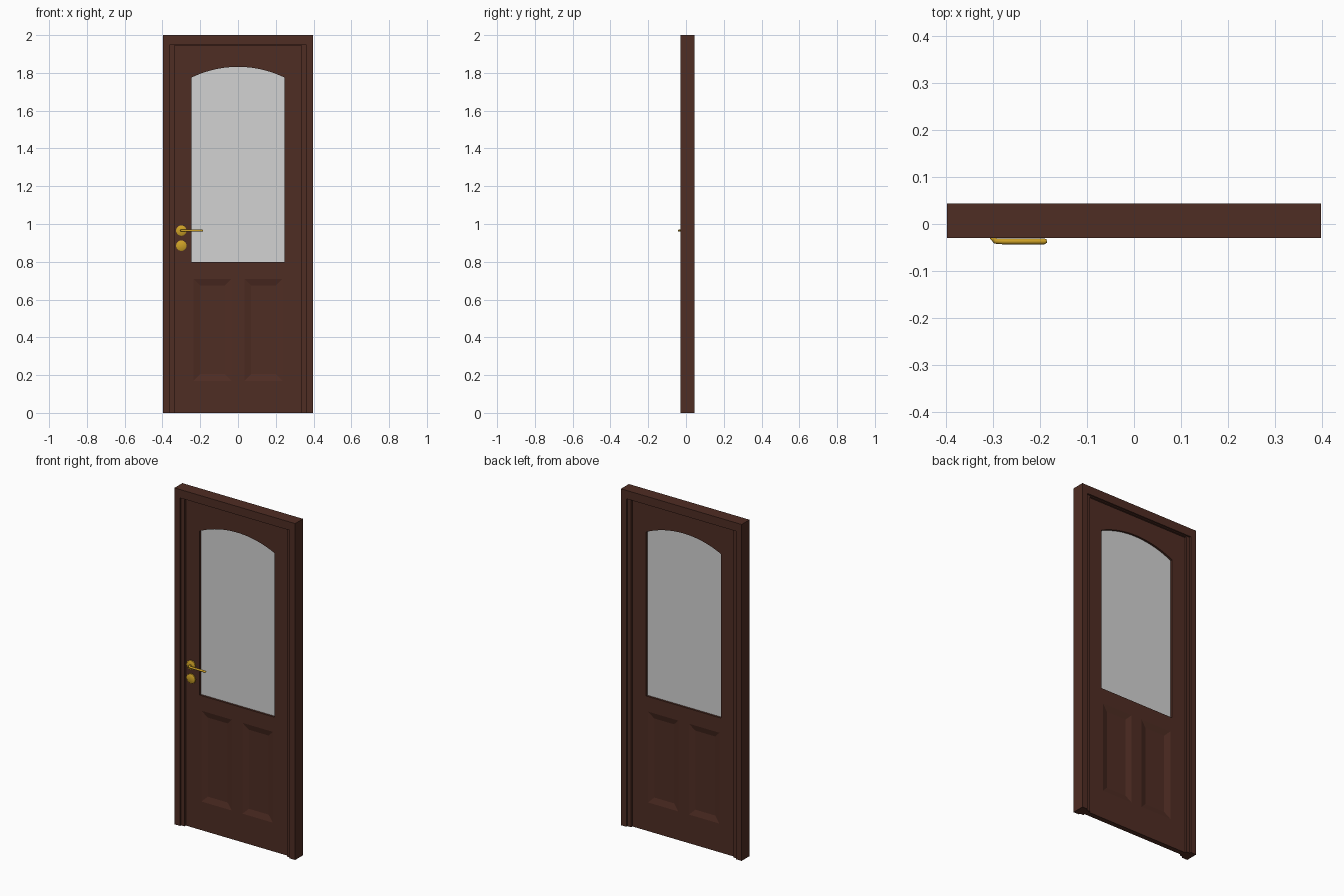
import bpy
import bmesh
import math
from mathutils import Vector

if "Cube" in bpy.data.objects:
    bpy.data.objects.remove(bpy.data.objects["Cube"], do_unlink=True)


def make_material(name, rgb):
    mat = bpy.data.materials.new(name)
    mat.use_nodes = True
    mat.diffuse_color = (*rgb, 1)
    mat.node_tree.nodes["Principled BSDF"].inputs["Base Color"].default_value = (*rgb, 1)
    return mat


wood = make_material("dark_brown_wood", (0.078, 0.026, 0.017))
pane_grey = make_material("frosted_grey", (0.65, 0.65, 0.65))
brass = make_material("brass", (0.62, 0.36, 0.02))


def finish(name, bm, mat):
    bmesh.ops.recalc_face_normals(bm, faces=bm.faces)
    mesh = bpy.data.meshes.new(name)
    bm.to_mesh(mesh)
    bm.free()
    obj = bpy.data.objects.new(name, mesh)
    bpy.context.collection.objects.link(obj)
    mesh.materials.append(mat)
    return obj


def loft(name, sections, mat):
    """Solid through matching closed rings of points."""
    bm = bmesh.new()
    rings = [[bm.verts.new(p) for p in ring] for ring in sections]
    n = len(rings[0])
    for a, b in zip(rings, rings[1:]):
        for i in range(n):
            j = (i + 1) % n
            bm.faces.new((a[i], a[j], b[j], b[i]))
    bm.faces.new(rings[0])
    bm.faces.new(rings[-1])
    return finish(name, bm, mat)


def prism(name, outline, y0, y1, mat):
    """Outline in x and z, extruded along y."""
    return loft(name, [[(x, y, z) for x, z in outline] for y in (y0, y1)], mat)


def surround(name, outer, top, inner, head, y0, y1):
    """Upside-down U for the frame."""
    pts = [(-outer, 0), (-outer, top), (outer, top), (outer, 0),
           (inner, 0), (inner, head), (-inner, head), (-inner, 0)]
    return prism(name, pts, y0, y1, wood)


def rectangle(x, z, half_w, half_h):
    return [(x - half_w, z - half_h), (x + half_w, z - half_h),
            (x + half_w, z + half_h), (x - half_w, z + half_h)]


def arched(half_w, bottom, spring, crown, steps=20):
    """Upright opening with a shallow circular arch."""
    rise = crown - spring
    radius = (half_w ** 2 + rise ** 2) / (2 * rise)
    sweep = math.asin(half_w / radius)
    pts = [(-half_w, bottom), (half_w, bottom)]
    for i in range(steps + 1):
        a = sweep * (1 - 2 * i / steps)
        pts.append((radius * math.sin(a), crown - radius + radius * math.cos(a)))
    return pts


def cut(target, cutter):
    cutter.hide_render = True
    mod = target.modifiers.new("cut", "BOOLEAN")
    mod.operation = "DIFFERENCE"
    mod.solver = "EXACT"
    mod.object = cutter
    bpy.context.view_layer.objects.active = target
    bpy.ops.object.modifier_apply(modifier=mod.name)
    bpy.data.objects.remove(cutter, do_unlink=True)


def smooth(obj):
    bpy.ops.object.select_all(action="DESELECT")
    obj.select_set(True)
    bpy.context.view_layer.objects.active = obj
    bpy.ops.object.shade_smooth_by_angle(angle=math.radians(40))


FRONT, BACK = -0.03, 0.044
LEAF_FRONT, LEAF_BACK = -0.008, 0.022
MIDDLE = (FRONT + BACK) / 2

# Frame: outer casing and a stepped inner stop
surround("outer_frame", 0.397, 2.0, 0.36, 1.95, FRONT, BACK)
surround("inner_frame", 0.365, 1.97, 0.337, 1.945, FRONT + 0.01, BACK - 0.01)

# Door leaf with glazed opening
leaf = prism("door_leaf", rectangle(0, 0.975, 0.34, 0.975), LEAF_FRONT, LEAF_BACK, wood)
cut(leaf, prism("window_cutter", arched(0.247, 0.8, 1.775, 1.832), -0.1, 0.1, wood))

# Sunk panels with sloping borders on both sides
DEPTH, SLOPE = 0.01, 0.035
for side in (-1, 1):
    for surface, outward in ((LEAF_FRONT, -1), (LEAF_BACK, 1)):
        rings = []
        for d in (-DEPTH, DEPTH):
            grow = SLOPE * d / DEPTH
            outline = rectangle(side * 0.135, 0.44, 0.1 + grow, 0.27 + grow)
            rings.append([(x, surface + outward * d, z) for x, z in outline])
        cut(leaf, loft("panel_cutter", rings, wood))

# Glass pane
prism("glass_pane", arched(0.249, 0.798, 1.777, 1.834),
      MIDDLE - 0.003, MIDDLE + 0.003, pane_grey)


# Handle plate and lock plate
def disc(name, x, z, radius, y0, y1):
    rings = []
    for y, r in ((y0, radius), (y1 + 0.003, radius), (y1, radius * 0.85)):
        rings.append([(x + r * math.cos(math.tau * i / 24), y,
                       z + r * math.sin(math.tau * i / 24)) for i in range(24)])
    smooth(loft(name, rings, brass))


HANDLE_X, HANDLE_Z = -0.3, 0.965
disc("handle_plate", HANDLE_X, HANDLE_Z, 0.028, LEAF_FRONT, LEAF_FRONT - 0.01)
disc("lock_plate", HANDLE_X, 0.885, 0.028, LEAF_FRONT, LEAF_FRONT - 0.01)

# Lever: neck out from the plate, bent into the grip
path = [(HANDLE_X, -0.012), (HANDLE_X, -0.03), (HANDLE_X + 0.006, -0.036),
        (HANDLE_X + 0.02, -0.037), (-0.19, -0.037), (-0.185, -0.036)]
rings = []
for i, (x, y) in enumerate(path):
    before, after = path[max(i - 1, 0)], path[min(i + 1, len(path) - 1)]
    along = Vector((after[0] - before[0], after[1] - before[1], 0)).normalized()
    across = Vector((-along.y, along.x, 0))
    radius = 0.0035 if i == len(path) - 1 else 0.006
    ring = []
    for k in range(12):
        a = math.tau * k / 12
        ring.append(Vector((x, y, HANDLE_Z)) + radius * (
            across * math.cos(a) + Vector((0, 0, 1)) * math.sin(a)))
    rings.append(ring)
smooth(loft("handle_lever", rings, brass))
